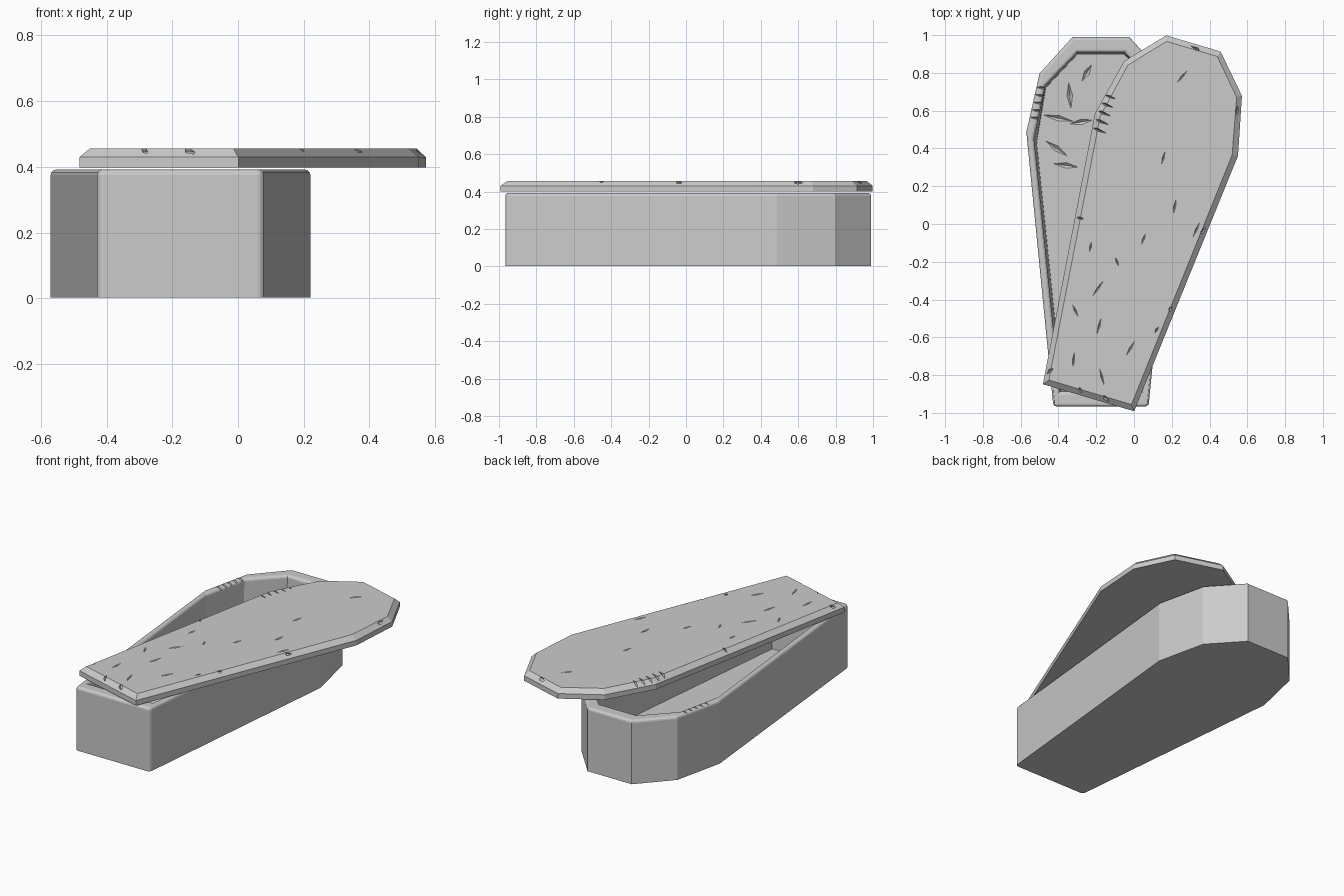
import bpy, bmesh, math
from mathutils import Vector, Matrix

if "Cube" in bpy.data.objects:
    bpy.data.objects.remove(bpy.data.objects["Cube"])

# Right half of the coffin outlines, head to foot (about their own axis)
OUTER = [(0.15, 0.978), (0.325, 0.785), (0.395, 0.475), (0.252, -0.978)]
INNER = [(0.125, 0.895), (0.295, 0.72), (0.355, 0.44), (0.218, -0.90)]
FLOOR = [(0.125, 0.885), (0.29, 0.71), (0.34, 0.42), (0.205, -0.89)]
LID_TOP = [(0.14, 0.948), (0.30, 0.77), (0.364, 0.47), (0.228, -0.948)]
BASE_AT = Vector((-0.175, 0.012, 0))
LID_AT = Vector((0.037, 0.018, 0))
LID_TURN = math.radians(-16.5)


def ring(bm, half, z):
    pts = half + [(-x, y) for x, y in reversed(half)]
    return [bm.verts.new((x, y, z)) for x, y in pts]


def loft(name, rings, loc, turn=0, bevel=None):
    """Skin stacked outlines, cap both ends, optionally round chosen edges."""
    bm = bmesh.new()
    loops = [ring(bm, h, z) for h, z in rings]
    for a, b in zip(loops, loops[1:]):
        for i in range(len(a)):
            j = (i + 1) % len(a)
            bm.faces.new((a[i], a[j], b[j], b[i]))
    bm.faces.new(loops[0])
    bm.faces.new(loops[-1])
    bmesh.ops.recalc_face_normals(bm, faces=bm.faces)
    if bevel:
        for test, width in bevel:
            edges = [e for e in bm.edges if test(*e.verts)]
            bmesh.ops.bevel(bm, geom=edges, offset=width, segments=3,
                            profile=0.5, affect='EDGES')
    me = bpy.data.meshes.new(name)
    bm.to_mesh(me)
    bm.free()
    ob = bpy.data.objects.new(name, me)
    bpy.context.collection.objects.link(ob)
    ob.matrix_world = Matrix.Translation(loc) @ Matrix.Rotation(turn, 4, 'Z')
    return ob


def carve(target, marks):
    """Cut slim four-sided gouges: (x, y, z, length, angle, width, depth)."""
    bm = bmesh.new()
    for x, y, z, length, deg, w, d in marks:
        a = math.radians(deg)
        u, c = Vector((math.cos(a), math.sin(a), 0)), Vector((x, y, z))
        s = Vector((-u.y, u.x, 0)) * w / 2
        up = Vector((0, 0, d))
        mid = [bm.verts.new(c + o) for o in (s, up, -s, -up)]
        tips = [bm.verts.new(c + u * length / 2 * k) for k in (1, -1)]
        for t in tips:
            for i in range(4):
                bm.faces.new((t, mid[i], mid[(i + 1) % 4]))
    bmesh.ops.recalc_face_normals(bm, faces=bm.faces)
    me = bpy.data.meshes.new("gouge_cutter")
    bm.to_mesh(me)
    bm.free()
    cutter = bpy.data.objects.new("gouge_cutter", me)
    bpy.context.collection.objects.link(cutter)
    cutter.hide_render = True
    m = target.modifiers.new("gouges", 'BOOLEAN')
    m.operation, m.solver, m.object = 'DIFFERENCE', 'EXACT', cutter
    bpy.context.view_layer.objects.active = target
    bpy.ops.object.modifier_apply(modifier=m.name)
    bpy.data.objects.remove(cutter)


# Hollow box with rounded rim and softened foot corners
RIM = 0.392
base = loft("coffin_box",
            [(OUTER, 0.003), (OUTER, RIM), (INNER, RIM), (FLOOR, 0.025)],
            BASE_AT,
            bevel=[(lambda a, b: abs(a.co.z - b.co.z) > 0.2 and
                    a.co.y < -0.95 and b.co.y < -0.95, 0.018),
                   (lambda a, b: min(a.co.z, b.co.z) > RIM - 1e-4 and
                    len([f for f in a.link_faces if f in b.link_faces and
                         abs(f.normal.z) < 0.5]) == 1, 0.016)])

# Chamfered lid slab, slid aside
lid = loft("coffin_lid", [(OUTER, 0.399), (OUTER, 0.43), (LID_TOP, 0.456)],
           LID_AT, LID_TURN)

# Claw marks over the box rim, scratches on its floor
box_marks = [(-0.515 + 0.008 * i, 0.56 + 0.04 * i, 0.392, 0.09, -8, 0.014, 0.022)
             for i in range(5)]
box_marks += [(x, y, 0.025, l, a, 0.03, 0.014) for x, y, l, a in
              [(-0.40, 0.56, .16, -12), (-0.34, 0.68, .14, 95), (-0.41, 0.40, .14, -35),
               (-0.28, 0.54, .12, 10), (-0.36, 0.31, .13, -8), (-0.25, 0.80, .10, 60)]]
carve(base, box_marks)

# Lid scratches, claw marks and chipped edges
lid_marks = [(x, y, 0.456, l, a, 0.012, 0.008) for x, y, l, a in
             [(.255, .78, .08, 50), (.155, .35, .07, 75), (.215, .09, .08, 80),
              (.33, -.03, .08, 65), (-.23, -.12, .05, 80), (-.19, -.34, .10, 55),
              (.05, -.08, .06, 70), (-.02, -.66, .09, 60), (-.17, -.81, .09, -75),
              (-.32, -.72, .08, 85), (-.09, -.20, .05, -70), (-.185, -.54, .09, 75),
              (-.31, -.46, .07, -65)]]
lid_marks += [(-0.195 + 0.013 * i, 0.50 + 0.045 * i, 0.452, 0.12, -22, 0.016, 0.025)
              for i in range(5)]
lid_marks += [(x, y, 0.445, l, a, 0.025, 0.02) for x, y, l, a in
              [(.12, -.56, .08, 60), (.19, -.45, .07, 68), (-.44, -.775, .07, 40),
               (-.285, -.875, .06, -70), (-.15, -.92, .08, -50), (.33, .925, .07, -30),
               (.545, .60, .06, 85), (-.28, .03, .06, -10), (.36, -.04, .06, 50)]]
carve(lid, lid_marks)
